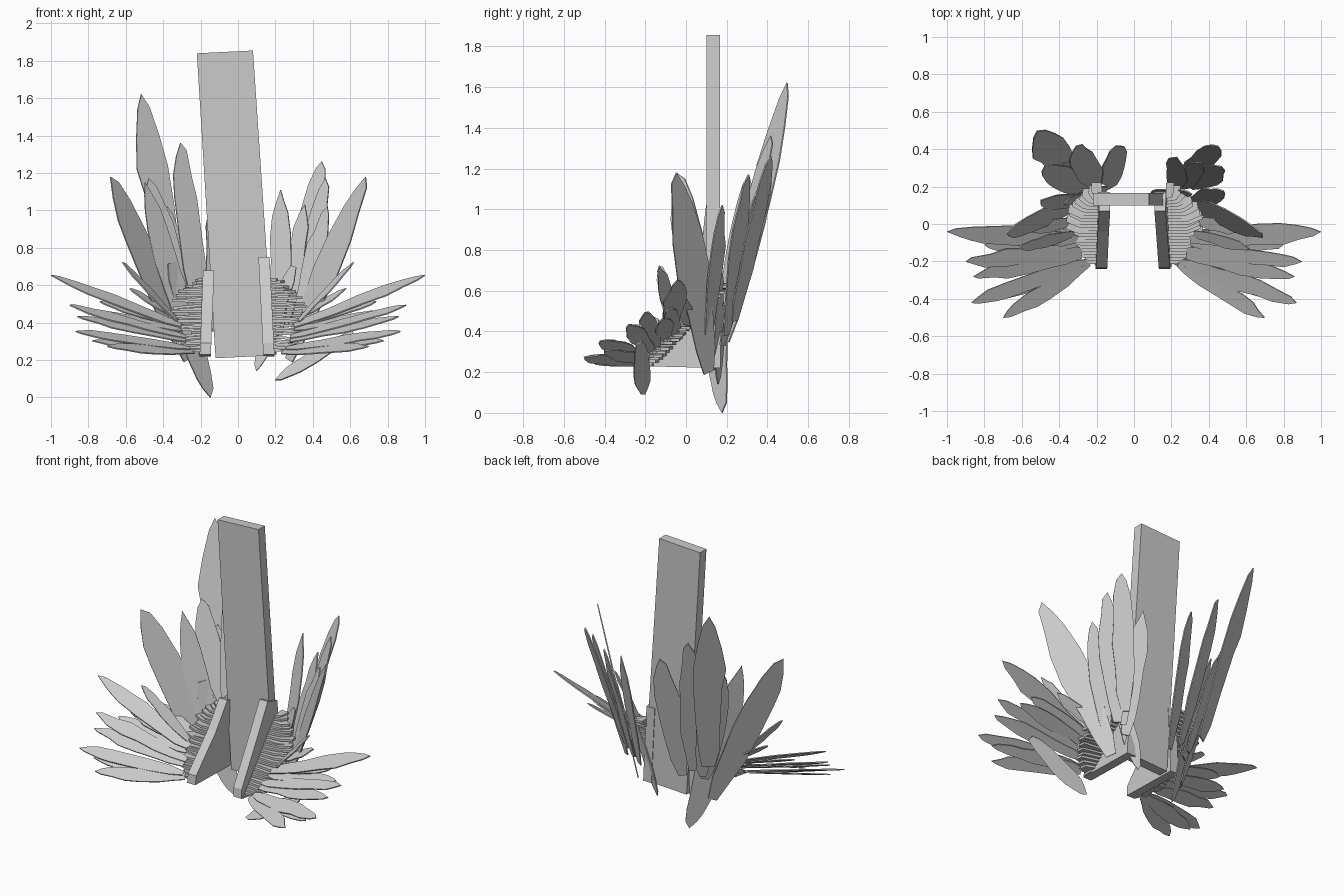
import bpy, bmesh, math, random
from mathutils import Vector

random.seed(4)


def add_object(name, bm):
    bmesh.ops.recalc_face_normals(bm, faces=bm.faces)
    mesh = bpy.data.meshes.new(name)
    bm.to_mesh(mesh)
    bm.free()
    ob = bpy.data.objects.new(name, mesh)
    bpy.context.collection.objects.link(ob)
    return ob


def prism(bm, points, offset):
    """Flat polygon extruded along an offset vector."""
    face = bm.faces.new([bm.verts.new(p) for p in points])
    ext = bmesh.ops.extrude_face_region(bm, geom=[face], use_keep_orig=True)
    verts = [g for g in ext["geom"] if isinstance(g, bmesh.types.BMVert)]
    bmesh.ops.translate(bm, verts=verts, vec=offset)


# half widths along a shard: (fraction of length, fraction of half width)
OUTLINE = [(0.0, 0.35), (0.12, 0.65), (0.3, 0.85), (0.5, 1.0),
           (0.68, 0.95), (0.82, 0.75), (0.93, 0.42)]


def shard(bm, tip, base, width, normal):
    """Thin pointed leaf with irregular straight edges."""
    tip, base = Vector(tip), Vector(base)
    axis = tip - base
    side = axis.cross(Vector(normal)).normalized()
    flat = side.cross(axis).normalized()

    def edge(sign):
        return [base + axis * (t + random.uniform(-0.03, 0.03) * (t > 0))
                + side * sign * width / 2 * w * random.uniform(0.8, 1.15)
                for t, w in OUTLINE]

    prism(bm, edge(1) + [tip] + edge(-1)[::-1], flat * 0.007)


# upright plank, leaning slightly sideways
bm = bmesh.new()
prism(bm, [(-0.22, 0.10, 1.84), (0.08, 0.10, 1.855),
           (0.19, 0.10, 0.225), (-0.12, 0.10, 0.21)], Vector((0, 0.066, 0)))
add_object("tall_plank", bm)

# sloped side panels
for name, x0, lean, top in (("left_panel", -0.205, 0.02, 0.68),
                            ("right_panel", 0.135, -0.025, 0.75)):
    profile = [(-0.24, 0.23), (-0.235, 0.29), (-0.04, top - 0.17),
               (0.07, top), (0.17, top - 0.03), (0.17, 0.22)]
    bm = bmesh.new()
    prism(bm, [(x0 + lean * (z - 0.23) / 0.5, y, z) for y, z in profile],
          Vector((0.06, 0, 0)))
    add_object(name, bm)

# terraced stacks of thin slabs climbing backwards beside each panel
STEPS = 24
for name, s in (("left_slab_stack", -1), ("right_slab_stack", 1)):
    bm = bmesh.new()
    for i in range(STEPS):
        t = i / (STEPS - 1)
        reach = 0.03 + 0.145 * math.sin(math.pi * t ** 0.9) ** 0.7
        reach += random.uniform(-0.015, 0.015)
        y, z = -0.225 + 0.36 * t, 0.23 + 0.395 * t
        d, bend = 0.085, 0.03 * (t - 0.35)
        pts = [(0.17, y), (0.19 + reach * 0.6, y + bend * 0.5),
               (0.19 + reach, y + 0.025 + bend), (0.19 + reach * 0.95, y + d * 0.8 + bend),
               (0.17, y + d)]
        tilt = random.uniform(-0.1, 0.06)
        prism(bm, [(s * x, yy, z + tilt * (x - 0.17)) for x, yy in pts],
              Vector((0, 0, 0.014)))
    add_object(name, bm)

# low front fans, mirrored: tip, base, width
FAN = [((1.0, -0.04, 0.65), (0.30, -0.08, 0.38), 0.12),
       ((0.90, -0.20, 0.49), (0.28, -0.14, 0.32), 0.10),
       ((0.86, -0.28, 0.43), (0.28, -0.17, 0.30), 0.09),
       ((0.87, -0.42, 0.35), (0.26, -0.20, 0.26), 0.10),
       ((0.70, -0.50, 0.27), (0.24, -0.21, 0.24), 0.10),
       ((0.78, -0.40, 0.30), (0.25, -0.20, 0.25), 0.09),
       ((0.80, -0.11, 0.46), (0.30, -0.10, 0.36), 0.10),
       ((0.74, -0.08, 0.51), (0.30, -0.05, 0.38), 0.09),
       ((0.62, -0.13, 0.72), (0.32, -0.05, 0.40), 0.07),
       ((0.58, -0.03, 0.58), (0.32, 0.02, 0.42), 0.08)]
for name, s in (("left_front_shards", -1), ("right_front_shards", 1)):
    bm = bmesh.new()
    for tip, base, w in FAN:
        shard(bm, (s * tip[0], *tip[1:]), (s * base[0], *base[1:]), w,
              (-s * 0.2, -0.4, 0.85))
    # broad outward shard behind the fan
    shard(bm, (s * 0.68, -0.05, 1.18), (s * 0.27, 0.11, 0.2), 0.19, (s * 0.75, 0.65, -0.2))
    add_object(name, bm)

# tall rear shards, different on each side: tip, base, width
REAR_LEFT = [((-0.52, 0.50, 1.62), (-0.33, 0.24, 0.48), 0.20),
             ((-0.31, 0.42, 1.36), (-0.20, 0.20, 0.40), 0.16),
             ((-0.48, 0.31, 1.17), (-0.25, 0.17, 0.35), 0.15),
             ((-0.38, 0.33, 1.02), (-0.26, 0.20, 0.38), 0.11),
             ((-0.10, 0.42, 1.20), (-0.12, 0.20, 0.35), 0.15),
             ((-0.50, 0.13, 1.15), (-0.27, 0.12, 0.33), 0.15)]
REAR_RIGHT = [((0.45, 0.42, 1.26), (0.27, 0.24, 0.45), 0.14),
              ((0.47, 0.31, 1.17), (0.30, 0.20, 0.38), 0.14),
              ((0.36, 0.33, 1.03), (0.25, 0.20, 0.38), 0.12),
              ((0.23, 0.36, 1.11), (0.22, 0.18, 0.33), 0.13),
              ((0.48, 0.18, 1.02), (0.30, 0.11, 0.33), 0.13)]
for name, s, rows in (("left_rear_shards", -1, REAR_LEFT),
                      ("right_rear_shards", 1, REAR_RIGHT)):
    bm = bmesh.new()
    for tip, base, w in rows:
        shard(bm, tip, base, w, (-s * 0.5, -0.8, 0.25))
    add_object(name, bm)

# drooping shards: back left, back right, and under the right fan
for name, tip, base, w, normal in (
        ("low_left_shard", (-0.15, 0.18, 0.0), (-0.36, 0.13, 0.72), 0.15, (0.6, -0.75, 0.2)),
        ("low_back_right_shard", (0.10, 0.16, 0.14), (0.30, 0.17, 0.70), 0.10, (-0.4, -0.85, 0.2)),
        ("low_right_shard", (0.20, -0.20, 0.09), (0.62, -0.23, 0.34), 0.10, (-0.2, -0.6, 0.7))):
    bm = bmesh.new()
    shard(bm, tip, base, w, normal)
    add_object(name, bm)
